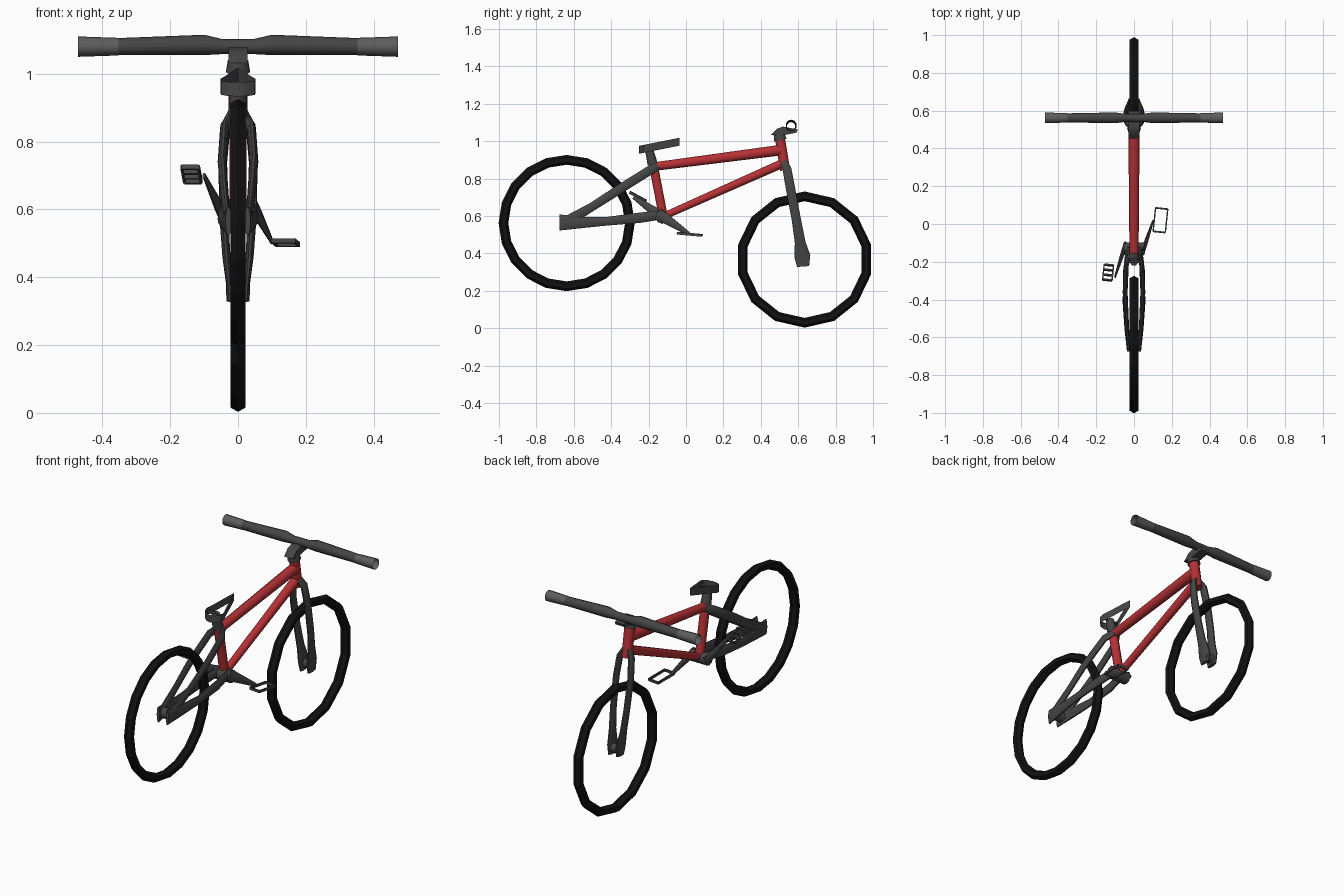
import bpy, bmesh, math
from mathutils import Vector, Matrix

if "Cube" in bpy.data.objects:
    bpy.data.objects.remove(bpy.data.objects["Cube"])


def material(name, rgb):
    m = bpy.data.materials.new(name)
    m.diffuse_color = (*rgb, 1)
    m.use_nodes = True
    m.node_tree.nodes["Principled BSDF"].inputs["Base Color"].default_value = m.diffuse_color
    return m


RED = material("red_paint", (0.46, 0.03, 0.035))
DARK = material("dark_metal", (0.06, 0.06, 0.06))
GRIP = material("grip_rubber", (0.11, 0.11, 0.11))
BLACK = material("tyre_rubber", (0.006, 0.006, 0.006))


def finish(bm, name, mat, smooth=True, mirror=False):
    bmesh.ops.recalc_face_normals(bm, faces=bm.faces[:])
    me = bpy.data.meshes.new(name)
    bm.to_mesh(me)
    bm.free()
    ob = bpy.data.objects.new(name, me)
    bpy.context.collection.objects.link(ob)
    me.materials.append(mat)
    if mirror:
        ob.modifiers.new("mirror", "MIRROR").use_clip = False
    if smooth:
        bpy.ops.object.select_all(action='DESELECT')
        ob.select_set(True)
        bpy.context.view_layer.objects.active = ob
        bpy.ops.object.shade_smooth_by_angle(angle=math.radians(40))
    return ob


def tube(name, pts, radii, mat=DARK, sides=10, cap=True, ref=(1, 0, 0), **kw):
    """Sweep an ellipse (radius along ref, radius across) through points."""
    bm = bmesh.new()
    P = [Vector(p) for p in pts]
    rings = []
    for i, p in enumerate(P):
        t = (P[min(i + 1, len(P) - 1)] - P[max(i - 1, 0)]).normalized()
        r = Vector(ref)
        a = (r - t * r.dot(t)).normalized()
        b = t.cross(a)
        rr = radii[i] if isinstance(radii, list) else radii
        ra, rb = rr if isinstance(rr, tuple) else (rr, rr)
        ang = [2 * math.pi * k / sides for k in range(sides)]
        rings.append([bm.verts.new(p + a * ra * math.cos(w) + b * rb * math.sin(w)) for w in ang])
    for r0, r1 in zip(rings, rings[1:]):
        for k in range(sides):
            n = (k + 1) % sides
            bm.faces.new((r0[k], r0[n], r1[n], r1[k]))
    if cap:
        bm.faces.new(rings[0])
        bm.faces.new(rings[-1])
    return finish(bm, name, mat, **kw)


def axle(name, y, z, half, r, mat=DARK):
    return tube(name, [(-half, y, z), (half, y, z)], r, mat, ref=(0, 0, 1))


# Tyres
for name, y, z, n in (("front_tyre", 0.634, 0.367, 14), ("rear_tyre", -0.638, 0.562, 20)):
    bpy.ops.mesh.primitive_torus_add(location=(0, y, z), rotation=(0, math.pi / 2, 0),
                                     major_segments=n, minor_segments=6,
                                     major_radius=0.338, minor_radius=0.026)
    ob = bpy.context.object
    ob.name = name
    ob.data.materials.append(BLACK)

# Painted frame tubes
tube("top_tube", [(0, -0.17, 0.864), (0, 0.515, 0.953)], [0.024, 0.03], RED)
tube("down_tube", [(0, -0.11, 0.603), (0, 0.525, 0.885)], [0.02, 0.025], RED)
tube("seat_tube", [(0, -0.178, 0.89), (0, -0.122, 0.6)], 0.025, RED)
tube("head_tube", [(0, 0.5, 1.03), (0, 0.53, 0.845)], 0.028, RED)

# Rear triangle, mirrored stays meeting at the dropouts
tube("seat_stays", [(0.012, -0.155, 0.865), (0.04, -0.2, 0.84), (0.047, -0.36, 0.74),
                    (0.04, -0.5, 0.65), (0.032, -0.63, 0.575)],
     [(0.013, 0.024), (0.013, 0.026), (0.013, 0.026), (0.012, 0.024), (0.01, 0.03)],
     mirror=True)
tube("chain_stays", [(0.028, -0.12, 0.607), (0.045, -0.25, 0.59), (0.047, -0.42, 0.572),
                     (0.038, -0.56, 0.565), (0.028, -0.675, 0.565)],
     [(0.014, 0.025), (0.013, 0.029), (0.013, 0.024), (0.012, 0.032), (0.009, 0.045)],
     mirror=True)
axle("rear_hub", -0.635, 0.565, 0.035, 0.03)
axle("crank_hub", -0.13, 0.595, 0.055, 0.035)

# Fork
tube("fork_legs", [(0.012, 0.522, 0.895), (0.036, 0.54, 0.85), (0.045, 0.56, 0.74),
                   (0.042, 0.59, 0.58), (0.034, 0.61, 0.46), (0.026, 0.622, 0.385),
                   (0.024, 0.626, 0.33)],
     [(0.013, 0.02), (0.014, 0.025), (0.013, 0.026), (0.013, 0.026), (0.012, 0.03),
      (0.01, 0.045), (0.01, 0.034)], mirror=True)
axle("front_hub", 0.628, 0.365, 0.034, 0.025)

# Seat post and clamp
tube("seat_post", [(0, -0.178, 0.875), (0, -0.2, 0.965)], [0.029, 0.022])

# Seat: open teardrop band rising to the nose
bm = bmesh.new()
half = [(0, -0.035), (0.018, -0.09), (0.036, -0.155), (0.052, -0.2), (0.05, -0.225), (0.03, -0.243)]
loop = half + [(0, -0.25)] + [(-x, y) for x, y in half[:0:-1]]
rows = [[bm.verts.new((x, y, 1.026 + off + (y + 0.035) * 0.2)) for x, y in loop]
        for off in (-0.05, -0.008)]
for k in range(len(loop)):
    n = (k + 1) % len(loop)
    bm.faces.new((rows[0][k], rows[0][n], rows[1][n], rows[1][k]))
finish(bm, "seat", DARK)
tube("seat_rail", [(-0.045, -0.2, 0.963), (0.045, -0.2, 0.963)], 0.008, sides=6, ref=(0, 0, 1))

# Stem: side profile extruded across x
bm = bmesh.new()
prof = [(0.452, 1.032), (0.525, 1.032), (0.592, 1.046), (0.598, 1.062), (0.52, 1.078), (0.485, 1.066)]
face = bm.faces.new([bm.verts.new((-0.028, y, z)) for y, z in prof])
ext = bmesh.ops.extrude_face_region(bm, geom=[face])
bmesh.ops.translate(bm, vec=(0.056, 0, 0), verts=[v for v in ext["geom"] if isinstance(v, bmesh.types.BMVert)])
finish(bm, "stem", DARK)
tube("headset", [(0, 0.497, 1.04), (0, 0.504, 1.005)], [0.03, 0.036])

# Handlebar with open ends and grips
S = [(0.36, 1.08, 0.025), (0.1, 1.085, 0.03), (0.045, 1.08, 0.022)]
sec = [(-x, z, r) for x, z, r in S] + [(x, z, r) for x, z, r in reversed(S)]
tube("handlebar", [(x, 0.562, z) for x, z, r in sec], [r for x, z, r in sec],
     cap=False, ref=(0, 0, 1))
tube("grips", [(0.353, 0.562, 1.08), (0.472, 0.562, 1.08)], [0.026, 0.03], GRIP,
     cap=False, ref=(0, 0, 1), mirror=True)

# Crank arms
tube("right_crank", [(0.045, -0.15, 0.61), (0.062, -0.1, 0.58), (0.1, 0.015, 0.505)],
     [(0.012, 0.034), (0.011, 0.026), (0.005, 0.01)], sides=8)
tube("left_crank", [(-0.045, -0.11, 0.585), (-0.062, -0.16, 0.618), (-0.1, -0.28, 0.7)],
     [(0.012, 0.034), (0.011, 0.026), (0.005, 0.01)], sides=8)


# Pedals: open cages of thin bars
def pedal(name, centre, w, l, tilt, rungs):
    bm = bmesh.new()
    bars = [((x, 0), (0.007, l)) for x in (-w / 2, w / 2)]
    bars += [((0, -l / 2 + l * k / (rungs - 1)), (w, 0.008)) for k in range(rungs)]
    for (x, y), (sx, sy) in bars:
        bmesh.ops.create_cube(bm, size=1, matrix=Matrix.Translation((x, y, 0)) @
                              Matrix.Diagonal((sx, sy, 0.014, 1)))
    ob = finish(bm, name, DARK, smooth=False)
    ob.location = centre
    ob.rotation_euler = (math.radians(tilt), 0, math.radians(-6))


pedal("right_pedal", (0.14, 0.02, 0.502), 0.065, 0.125, -5, 2)
pedal("left_pedal", (-0.137, -0.257, 0.703), 0.05, 0.09, -28, 4)
